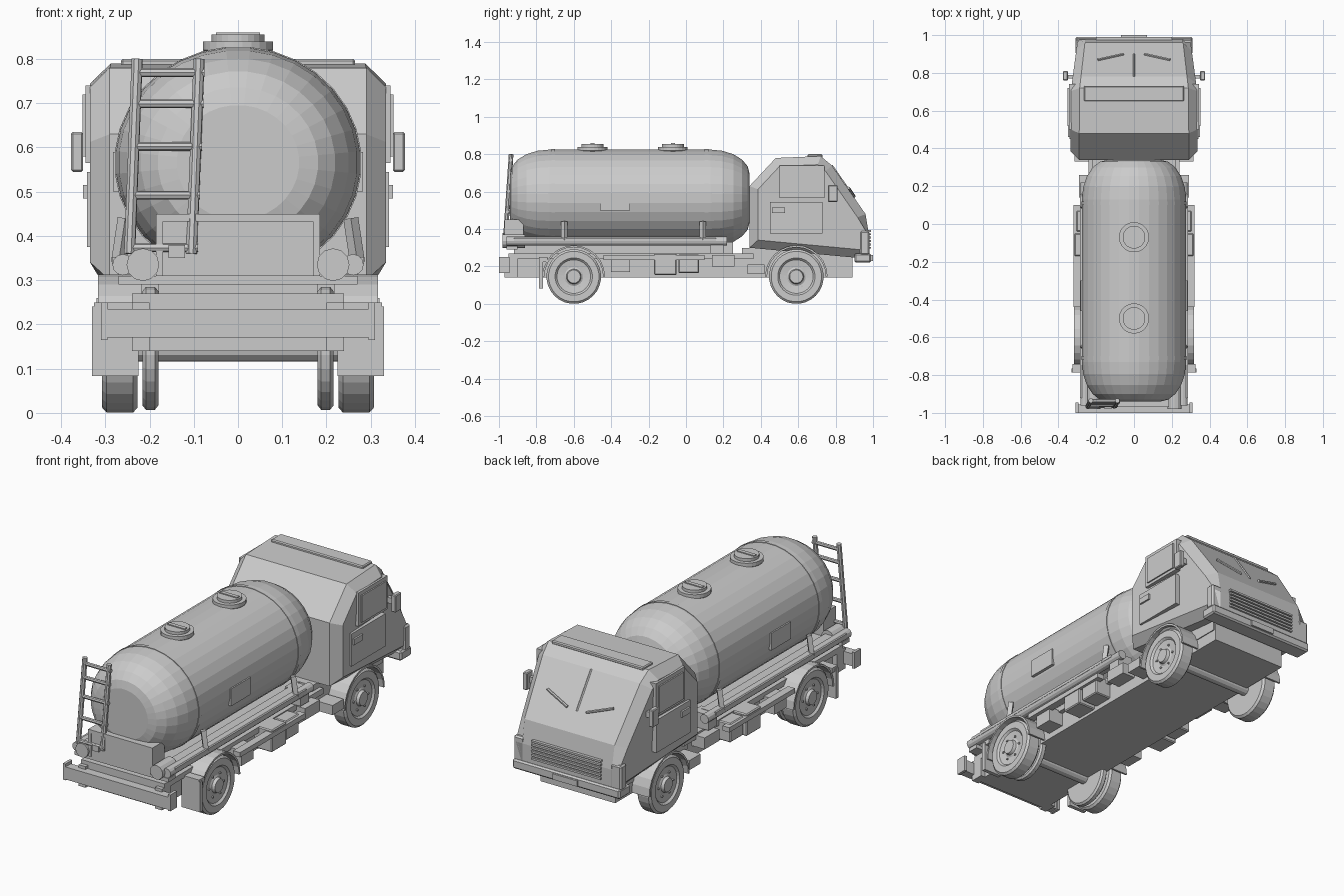
import bpy, bmesh, math
from mathutils import Matrix, Vector

if "Cube" in bpy.data.objects:
    bpy.data.objects.remove(bpy.data.objects["Cube"])

colour = (.6, .6, .6, 1)
grey = bpy.data.materials.new("plain grey")
grey.use_nodes = True
grey.diffuse_color = colour
grey.node_tree.nodes["Principled BSDF"].inputs["Base Color"].default_value = colour
SIDES = {"left": 1, "right": -1}


def finish(name, bm):
    bmesh.ops.recalc_face_normals(bm, faces=bm.faces)
    mesh = bpy.data.meshes.new(name)
    bm.to_mesh(mesh)
    bm.free()
    mesh.materials.append(grey)
    bpy.context.collection.objects.link(bpy.data.objects.new(name, mesh))


def box(name, x, y, z, bevel=0):
    """Box from a low and high value on each axis."""
    bm = bmesh.new()
    bmesh.ops.create_cube(bm, size=1)
    for vert in bm.verts:
        vert.co = [low if c < 0 else high for c, (low, high) in zip(vert.co, (x, y, z))]
    if bevel:
        bmesh.ops.bevel(bm, geom=bm.edges[:], offset=bevel, segments=1, affect='EDGES')
    finish(name, bm)


def wide(name, half, y, z, bevel=0):
    """Box centred across the vehicle."""
    box(name, (-half, half), y, z, bevel)


def pair(name, x, y, z, bevel=0):
    """The same box on both sides of the vehicle."""
    for side, sign in SIDES.items():
        box(f"{side}_{name}", sorted(sign * value for value in x), y, z, bevel)


def loft(name, rings):
    """Skin equal-length rings of points and close both ends."""
    bm = bmesh.new()
    rows = [[bm.verts.new(point) for point in ring] for ring in rings]
    for row, following in zip(rows, rows[1:]):
        for i in range(len(row)):
            bm.faces.new((row[i - 1], row[i], following[i], following[i - 1]))
    bm.faces.new(rows[0])
    bm.faces.new(rows[-1])
    finish(name, bm)


def lathe(name, profile, centre, axis, sides=28, squash=(1, 1)):
    """Turn (distance, radius) points about a main axis through centre."""
    along = "xyz".index(axis)
    across, up = [i for i in range(3) if i != along]
    rings = []
    for distance, radius in profile:
        ring = []
        for i in range(sides):
            angle = math.tau * (i + .5) / sides
            point = Vector(centre)
            point[along] += distance
            point[across] += radius * squash[0] * math.cos(angle)
            point[up] += radius * squash[1] * math.sin(angle)
            ring.append(point)
        rings.append(ring)
    loft(name, rings)


def rod(name, start, end, radius, sides=8):
    start, end = Vector(start), Vector(end)
    span = end - start
    place = Matrix.Translation((start + end) / 2) @ span.to_track_quat('Z', 'Y').to_matrix().to_4x4()
    bm = bmesh.new()
    bmesh.ops.create_cone(bm, cap_ends=True, segments=sides, radius1=radius, radius2=radius,
                          depth=span.length, matrix=place)
    finish(name, bm)


# Tank with domed ends, hoops and side plates
tank_centre = Vector((0, -.3, .566))
tank_radii = (.277, .26)
dome = []
for step in range(6):
    angle = math.pi / 2 * step / 5
    dome.append((.43 + .21 * math.sin(angle), .5 + .5 * math.cos(angle)))
tank_profile = [(-d, r) for d, r in reversed(dome)] + dome
lathe("tank", tank_profile, tank_centre, 'y', 32, tank_radii)
for end, sign in (("tail", -1), ("cab", 1)):
    middle = tank_centre + Vector((0, .41 * sign, 0))
    lathe(f"{end}_hoop", [(-.01, 1.01), (.01, 1.01)], middle, 'y', 32, tank_radii)
pair("tank_plate", x=(.25, .283), y=(-.46, -.3), z=(.5, .59))

# Filler hatches
for end, y in (("tail", -.5), ("cab", -.07)):
    collar = [(0, .07), (.01, .08), (.03, .08), (.03, .06), (.045, .06)]
    lathe(f"{end}_hatch", collar, (0, y, .81), 'z', 24)
    wide(f"{end}_hatch_handle", .05, y=(y - .01, y + .01), z=(.85, .86))

# Cab: extruded side outline, chamfered along both sides and narrowed to the nose
outline = [(.34, .3), (.34, .63), (.48, .78), (.72, .79), (.78, .74), (.96, .48), (.98, .36), (.98, .24)]
bm = bmesh.new()
walls = [[bm.verts.new((sign * .335, y, z)) for y, z in outline] for sign in SIDES.values()]
cheeks = [bm.faces.new(wall) for wall in walls]
for i in range(len(outline)):
    bm.faces.new((walls[0][i - 1], walls[0][i], walls[1][i], walls[1][i - 1]))
rims = [edge for cheek in cheeks for edge in cheek.edges]
bmesh.ops.bevel(bm, geom=rims, offset=.045, segments=1, affect='EDGES')
for vert in bm.verts:
    vert.co.x *= 1 - .4 * max(0, vert.co.y - .7)
finish("cab", bm)
wide("roof_visor", .265, y=(.65, .73), z=(.78, .8), bevel=.005)

# Windscreen strip and wipers
rod("windscreen_strip", (0, .78, .74), (0, .9, .567), radius=.005, sides=4)
for side, sign in SIDES.items():
    rod(f"{side}_wiper", (sign * .055, .9, .575), (sign * .19, .87, .62), radius=.007, sides=6)

# Doors, windows, handles and mirrors
pair("door_panel", x=(.3, .341), y=(.45, .73), z=(.375, .545))
pair("window_frame", x=(.3, .345), y=(.5, .74), z=(.565, .74))
pair("window_pane", x=(.3, .352), y=(.52, .72), z=(.58, .72))
pair("door_handle", x=(.3, .35), y=(.46, .53), z=(.485, .515))
pair("mirror_arm", x=(.3, .36), y=(.77, .79), z=(.58, .61))
pair("mirror", x=(.35, .377), y=(.76, .81), z=(.545, .635), bevel=.004)

# Grille and cab bumper
for slat in range(6):
    z = .295 + slat * .018
    wide(f"grille_slat_{slat}", .2, y=(.95, .99), z=(z, z + .01))
wide("cab_bumper", .31, y=(.9, .99), z=(.22, .27), bevel=.008)
wide("cab_bumper_plate", .07, y=(.98, 1), z=(.23, .26))
pair("corner_lamp", x=(.25, .31), y=(.93, .98), z=(.26, .39), bevel=.008)

# Chassis and deck
wide("chassis", .215, y=(-.95, .89), z=(.14, .27))
wide("chassis_deck", .24, y=(-.95, .36), z=(.24, .27))
wide("tank_bed", .18, y=(-.92, .25), z=(.27, .33))
wide("deck_end", .27, y=(-.96, -.9), z=(.29, .31))
wide("cab_mount", .22, y=(.3, .88), z=(.2, .3))
pair("catwalk", x=(.2, .285), y=(-.92, .16), z=(.337, .352))
pair("tube_bracket", x=(.18, .27), y=(.13, .2), z=(.27, .35))
for side, sign in SIDES.items():
    for kind, x, tail, nose, radius in (("long", .26, -.96, .22, .024), ("short", .215, -.98, -.86, .037)):
        rod(f"{side}_{kind}_tube", (sign * x, tail, .335), (sign * x, nose, .335), radius, sides=12)
    for end, y in (("tail", -.65), ("cab", .09)):
        rod(f"{side}_{end}_saddle", (sign * .27, y, .34), (sign * .255, y, .44), radius=.017, sides=4)

# Side lockers, rails and cab steps
pair("locker", x=(.2, .315), y=(-.17, -.05), z=(.155, .27), bevel=.005)
pair("small_locker", x=(.2, .305), y=(-.04, .07), z=(.165, .265), bevel=.005)
pair("tail_locker", x=(.2, .3), y=(-.4, -.3), z=(.17, .25))
pair("side_rail", x=(.28, .32), y=(-.44, .1), z=(.235, .26))
pair("frame_bracket", x=(.2, .29), y=(.14, .26), z=(.2, .26))
pair("cab_step", x=(.2, .315), y=(.33, .42), z=(.16, .21))

# Tail bumper and equipment box
wide("tail_bumper", .305, y=(-1, -.955), z=(.17, .235))
pair("tail_bumper_end", x=(.295, .31), y=(-1, -.945), z=(.165, .25))
pair("tail_bumper_mount", x=(.2, .24), y=(-.97, -.9), z=(.14, .25))
wide("equipment_box", .175, y=(-.965, -.87), z=(.31, .435))
wide("equipment_lid", .185, y=(-.97, -.86), z=(.433, .45))
pair("equipment_box_edge", x=(.17, .185), y=(-.97, -.87), z=(.31, .44))
box("equipment_latch", x=(-.157, -.12), y=(-.98, -.96), z=(.35, .38))

# Ladder leaning against the tail of the tank
foot, top = Vector((-.245, -.965, .36)), Vector((-.228, -.935, .8))
across = Vector((.14, 0, 0))
rod("ladder_outer_rail", foot, top, radius=.013)
rod("ladder_inner_rail", foot + across, top + across, radius=.013)
for rung, height in enumerate((.03, .3, .55, .77, .93)):
    middle = foot.lerp(top, height)
    rod(f"ladder_rung_{rung}", middle, middle + across * 1.1, radius=.01)
    if rung in (1, 3):
        rod(f"ladder_stay_{rung}", middle + across, middle + across + Vector((0, .1, 0)), radius=.008)

# Wheels, axles and arched mudguards
wheel_radius = .146
tyre = [(-.04, .09), (-.04, .135), (-.03, wheel_radius), (.03, wheel_radius), (.04, .135), (.04, .1),
        (.03, .09), (.025, .05), (.03, .04), (.045, .035)]
for end, y in (("tail", -.6), ("cab", .59)):
    rod(f"{end}_axle", (-.25, y, wheel_radius), (.25, y, wheel_radius), radius=.03, sides=12)
    for side, sign in SIDES.items():
        name = f"{side}_{end}"
        hub = Vector((sign * .267, y, wheel_radius))
        lathe(f"{name}_wheel", [(sign * d, r) for d, r in tyre], hub, 'x')
        for bolt in range(6):
            angle = math.tau * bolt / 6
            spot = hub + Vector((sign * .02, .06 * math.cos(angle), .06 * math.sin(angle)))
            rod(f"{name}_bolt_{bolt}", spot, spot + Vector((sign * .013, 0, 0)), radius=.006, sides=6)
        arch = []
        for step in range(13):
            angle = math.pi * step / 12
            spoke = Vector((0, math.cos(angle), math.sin(angle)))
            inner, outer = hub + spoke * .157, hub + spoke * .167
            out = Vector((.05, 0, 0))
            arch.append([inner - out, inner + out, outer + out, outer - out])
        loft(f"{name}_mudguard", arch)
        if end == "tail":
            inner_tyre = [(-.018, .13), (-.01, .14), (.01, .14), (.018, .13)]
            lathe(f"{name}_inner_wheel", inner_tyre, (sign * .198, y, wheel_radius), 'x')
pair("mud_flap", x=(.225, .33), y=(-.785, -.765), z=(.083, .24))
pair("mud_flap_mount", x=(.2, .325), y=(-.785, -.74), z=(.225, .25))
